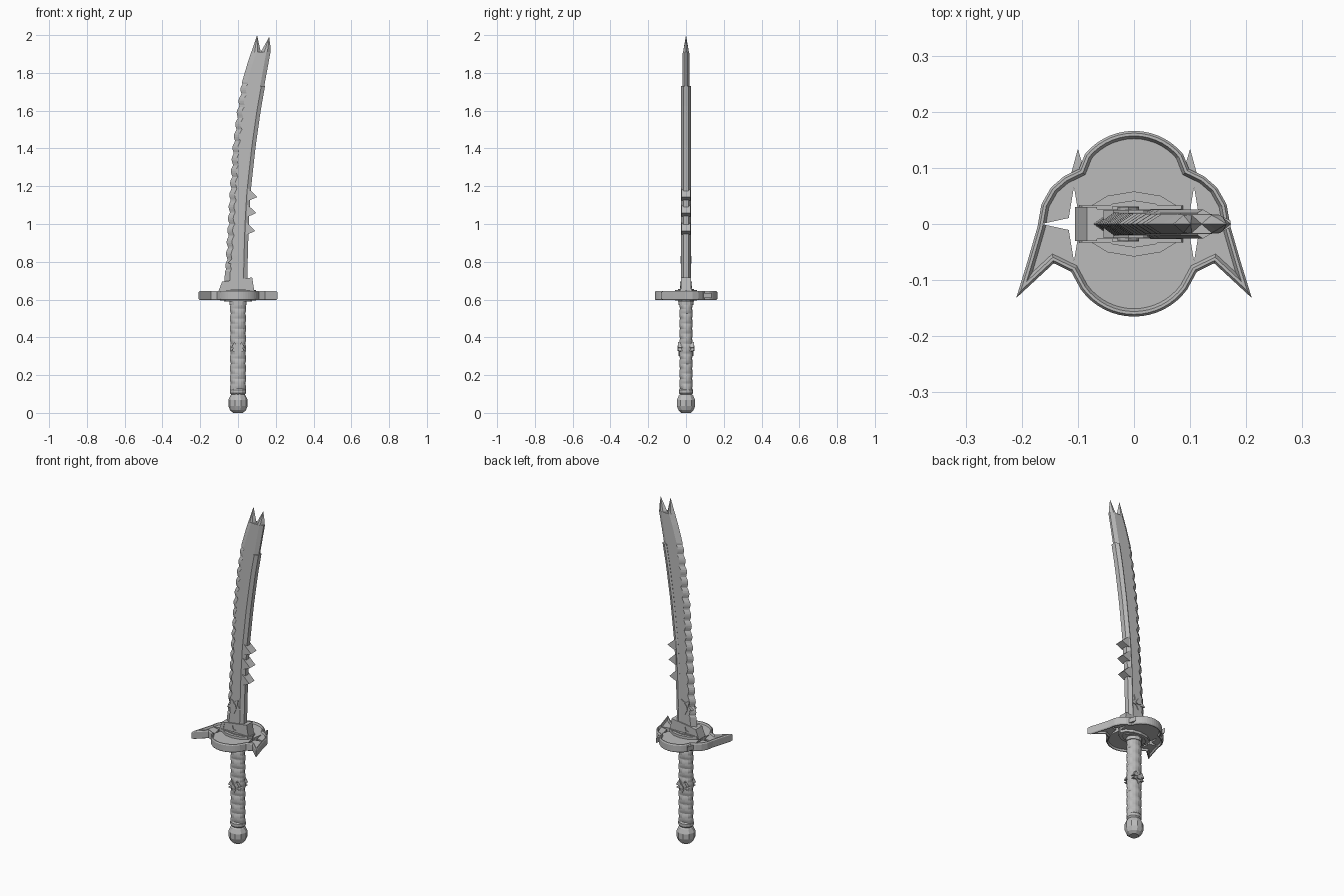
import bpy, bmesh, math
from mathutils import Vector

if "Cube" in bpy.data.objects:
    bpy.data.objects.remove(bpy.data.objects["Cube"])

steel = bpy.data.materials.new("plain grey metal")
steel.diffuse_color = (0.5, 0.5, 0.5, 1)
steel.use_nodes = True
steel.node_tree.nodes["Principled BSDF"].inputs["Base Color"].default_value = steel.diffuse_color


def make(name, bm):
    bmesh.ops.recalc_face_normals(bm, faces=bm.faces)
    me = bpy.data.meshes.new(name)
    bm.to_mesh(me)
    bm.free()
    me.materials.append(steel)
    ob = bpy.data.objects.new(name, me)
    bpy.context.collection.objects.link(ob)
    return ob


def loft(name, rings):
    """Skin a list of equal closed rings and cap both ends."""
    bm = bmesh.new()
    rows = [[bm.verts.new(p) for p in r] for r in rings]
    n = len(rows[0])
    for a, b in zip(rows, rows[1:]):
        for i in range(n):
            j = (i + 1) % n
            bm.faces.new((a[i], a[j], b[j], b[i]))
    bm.faces.new(rows[0][::-1])
    bm.faces.new(rows[-1])
    return make(name, bm)


def prism_y(name, pts, y, edge=None):
    """Outline in x/z extruded symmetrically to +-y."""
    return loft(name, [[(x, s * y, z) for x, z in pts] for s in (-1, 1)])


def prism_z(name, pts, z0, z1):
    return loft(name, [[(x, y, z) for x, y in pts] for z in (z0, z1)])


def star(cx, cy, n, r1, r2, rx=1.0, turn=math.pi / 2):
    return [(cx + rx * r * math.cos(turn + i * math.pi / n),
             cy + r * math.sin(turn + i * math.pi / n))
            for i in range(2 * n) for r in [(r1, r2)[i % 2]]]


def interp(table, z):
    for (z0, a), (z1, b) in zip(table, table[1:]):
        if z <= z1:
            return a + (b - a) * (z - z0) / (z1 - z0)
    return table[-1][1]


EDGE = [(.64, -.075), (.8, -.066), (1.06, -.052), (1.4, -.03), (1.6, -.006),
        (1.73, .015), (1.85, .05), (1.91, .07)]
SPINE = [(.64, .044), (.8, .047), (1.0, .053), (1.17, .063), (1.4, .088),
         (1.6, .116), (1.73, .139), (1.91, .172)]

# blade: wavy cutting edge, flat sides, bevelled back
rings = []
N = 127
for i in range(N + 1):
    z = .64 + 1.27 * i / N
    l, r = interp(EDGE, z), interp(SPINE, z)
    if .75 < z < 1.75:
        l += .011 * (1 - abs(math.sin(math.pi * (z - .75) / .0625)))
    t = .021 - .003 * (z - .64)
    rings.append([(l, 0, z), (l + .028, -t, z), (r - .022, -t, z), (r, -.006, z),
                  (r, .006, z), (r - .022, t, z), (l + .028, t, z)])
loft("blade", rings)

# forked blade tips
for name, l, r, tip in (("front_tip", .07, .121, (.101, 2.0)),
                        ("back_tip", .119, .172, (.165, 1.99))):
    rings = []
    for f in (0, .3, .98):
        z = 1.908 + (tip[1] - 1.908) * f
        a, b = l + (tip[0] - l) * f, r + (tip[0] - r) * f
        if f == .3 and name == "back_tip":
            b = .173
        w, t = b - a, .016 * (1 - f)
        rings.append([(a, 0, z), (a + .35 * w, -t, z), (a + .65 * w, -t, z),
                      (b, 0, z), (a + .65 * w, t, z), (a + .35 * w, t, z)])
    loft(name, rings)

# thicker spine rail
rings = []
for i in range(21):
    z = .68 + 1.05 * i / 20
    r = interp(SPINE, z) + .004
    rings.append([(r - .03, -.02, z), (r - .02, -.026, z), (r, -.014, z),
                  (r, .014, z), (r - .02, .026, z), (r - .03, .02, z)])
loft("spine_rail", rings)

# three back spikes
for i, (z, tip) in enumerate(((1.143, .103), (1.058, .096), (.963, .09))):
    r = interp(SPINE, z)
    prism_y("back_spike_%d" % i, [(r - .01, z + .045), (r + .004, z + .035),
            (tip, z), (r, z - .018), (r - .01, z - .018)], .025)

# collar at the blade root with its star
prism_y("blade_collar", [(-.1, .64), (.087, .64), (.075, .717), (-.08, .695)], .027)
prism_y("collar_band", [(-.098, .64), (.087, .64), (.085, .655), (-.093, .655)], .033)
prism_y("collar_edge", [(-.105, .64), (-.08, .64), (-.066, .697), (-.084, .695)], .03)
prism_y("collar_star", star(-.015, .668, 4, .024, .007), .031)

# blade emblem: flower star with raised heart
prism_y("blade_emblem", star(-.01, .808, 5, .047, .024, 1, -math.pi / 2), .025)
prism_y("emblem_heart", star(-.01, .808, 3, .022, .016), .03)

# guard outline, right half from the front to the back, then mirrored
half = []
for i in range(9):                                   # front lobe
    a = math.radians(-90 + 54 * i / 8)
    half.append((.117 * math.cos(a), -.048 + .117 * math.sin(a)))
half += [(.112, -.085), (.143, -.07), (.21, -.132), (.19, -.067), (.172, -.005)]
half += [(.165, .035), (.148, .065), (.125, .085), (.098, .098)]
for i in range(1, 9):                                # back lobe
    a = math.radians(32 + 58 * i / 8)
    half.append((.113 * math.cos(a), .053 + .113 * math.sin(a)))
outline = half + [(-x, y) for x, y in half[-2:0:-1]]


def inset(pts, d):
    out = []
    n = len(pts)
    for i in range(n):
        p, q, r = (Vector(pts[(i + k) % n]) for k in (-1, 0, 1))
        e, f = (q - p).normalized(), (r - q).normalized()
        m = Vector((-e.y - f.y, e.x + f.x))
        m = m / max(m.length_squared / 2, .1)
        out.append(tuple(q + m * d))
    return out


guard = loft("guard", [[(x, y, z) for x, y in inset(outline, d)] for d, z in
             ((.014, .608), (.009, .598), (.004, .598), (0, .604),
              (0, .639), (.004, .645), (.009, .645), (.014, .635))])

# star-shaped openings in the guard
for s in (-1, 1):
    cutter = prism_z("star_cutter", star(s * .107, 0, 4, .066, .015, .88), .5, .75)
    cutter.hide_render = True
    mod = guard.modifiers.new("opening", 'BOOLEAN')
    mod.operation, mod.object, mod.solver = 'DIFFERENCE', cutter, 'EXACT'
    bpy.context.view_layer.objects.active = guard
    bpy.ops.object.modifier_apply(modifier=mod.name)
    bpy.data.objects.remove(cutter)
    # thin thorn between the lobes
    prism_z("guard_thorn", [(s * .09, .1), (s * .112, .09), (s * .1, .134)], .608, .635)

# washers around the blade and grip
for name, rx, ry, z0, z1 in (("guard_washer", .095, .058, .594, .65),
                             ("upper_washer", .075, .042, .59, .655)):
    prism_z(name, [(rx * math.cos(i * math.pi / 6), ry * math.sin(i * math.pi / 6))
                   for i in range(12)], z0, z1)


# grip with crossed wrapping
def ring(rx, ry, z, n=12):
    return [(rx * math.cos(2 * math.pi * i / n), ry * math.sin(2 * math.pi * i / n), z)
            for i in range(n)]


rings = []
for k in range(97):
    z = .11 + .48 * k / 96
    row = []
    for i in range(16):
        a = 2 * math.pi * i / 16
        u = abs(math.sin(math.pi * z / .053 + a))
        v = abs(math.sin(math.pi * z / .053 - a + .6))
        g = .86 + .16 * max(u, v * .9)
        row.append((.042 * g * math.cos(a), .035 * g * math.sin(a), z))
    rings.append(row)
loft("grip", rings)
loft("grip_top_ring", [ring(.045, .04, .57), ring(.045, .04, .6)])
loft("grip_bottom_ring", [ring(.034, .03, .095), ring(.043, .038, .105),
                          ring(.043, .038, .122), ring(.036, .032, .13)])

# grip ornament on both sides
prism_y("grip_ornament", star(0, .34, 5, .038, .02, 1, -math.pi / 2), .039)
for s in (-1, 1):
    prism_y("ornament_leaf", star(s * .018, .355, 3, .02, .011), .042)
prism_y("ornament_heart", star(0, .34, 3, .017, .012), .046)

# faceted pommel
loft("pommel", [ring(r, r, z, 10) for r, z in
                ((.026, 0), (.042, .014), (.051, .036), (.051, .068),
                 (.04, .092), (.028, .104))])
